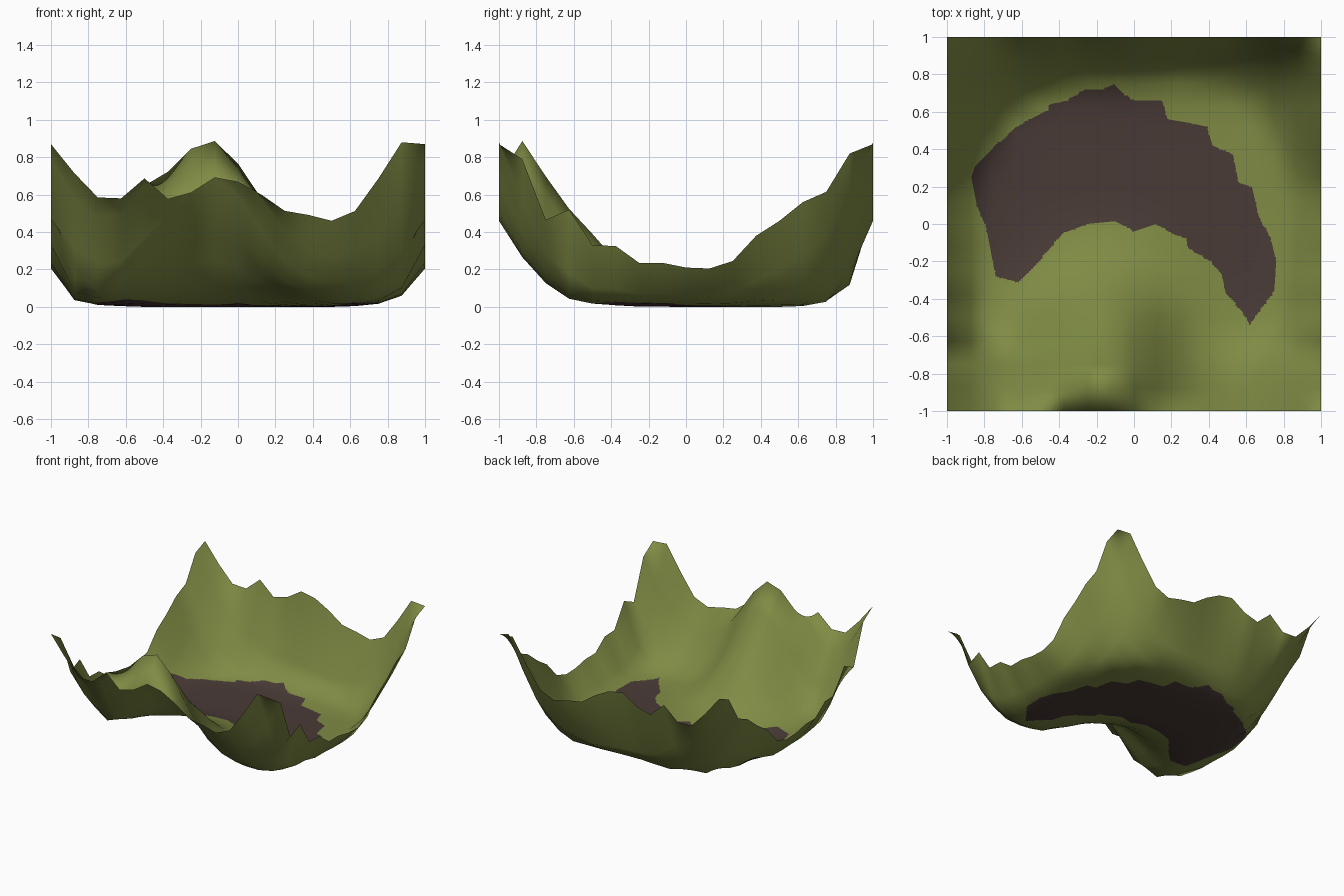
import bpy, math
from mathutils import Vector

if "Cube" in bpy.data.objects:
    bpy.data.objects.remove(bpy.data.objects["Cube"])

N = 16          # coarse terrain cells per side
SUB = 12        # fine cells per coarse cell, so the bed outline is crisp

# rim heights: the noise tiles, so opposite edges match
RIM_X = [.87, .715, .585, .58, .687, .575, .61, .69, .667, .6, .513, .492, .46, .512, .685, .88, .87]
RIM_Y = [.87, .79, .465, .52, .33, .325, .235, .235, .21, .205, .245, .38, .46, .56, .615, .82, .87]
# how quickly each wall drops going inward
FALL_LEFT = [1, .17, .05, .02]
FALL_RIGHT = [1, .29, .08, .02]
FALL_FRONT = [1, .54, .26, .08, .03, .01]
FALL_BACK = [1, .23, .06, .01]
# height of the spur running from the front rim toward the middle
SPUR = [0, .53, .52, .47, .37, .24, .12, .05, .015]
# round bowl: radius where each corner starts to rise, and its slope
CORNERS = {(False, False): (.98, .6), (True, False): (1.0, .15),
           (False, True): (.88, 1.1), (True, True): (.92, .8)}

# outline of the brown crescent bed
BED = [(-.87, .25), (-.85, .31), (-.77, .39), (-.63, .52), (-.46, .61), (-.45, .64), (-.36, .66),
       (-.26, .72), (-.16, .72), (-.11, .75), (-.06, .70), (0, .66), (.15, .66), (.18, .56), (.30, .54),
       (.39, .52), (.42, .42), (.53, .37), (.56, .22), (.63, .20), (.67, .03), (.73, -.07), (.76, -.2),
       (.75, -.36), (.66, -.48), (.62, -.54), (.58, -.47), (.49, -.37), (.47, -.27), (.41, -.2),
       (.29, -.13), (.28, -.08), (.2, -.05), (.12, 0), (0, -.04), (-.1, .015), (-.25, 0), (-.38, -.05),
       (-.5, -.19), (-.62, -.31), (-.74, -.28), (-.79, -.02), (-.84, .1)]
EDGES = list(zip(BED, BED[1:] + BED[:1]))


def at(table, i):
    return table[i] if i < len(table) else 0


def height(i, j):
    """Coarse terrain height at grid point i, j."""
    if j in (0, N):
        return RIM_X[i]
    if i in (0, N):
        return RIM_Y[j]
    x, y = i / 8 - 1, j / 8 - 1
    side = RIM_Y[j] * (at(FALL_LEFT, i) + at(FALL_RIGHT, N - i))
    ends = RIM_X[i] * (at(FALL_FRONT, j) + at(FALL_BACK, N - j))
    start, slope = CORNERS[x > 0, y > 0]
    corner = slope * max(0, math.hypot(x, y) - start)
    centre = -.19 if j == 1 else -.14
    width = .22 if x > centre and j > 1 else .26
    spur = at(SPUR, j) * math.exp(-((x - centre) / width) ** 2 / 2)
    return math.hypot(side, ends) + corner + spur


def inside(x, y):
    """Is the point inside the bed outline?"""
    hit = False
    for (ax, ay), (bx, by) in EDGES:
        if (ay > y) != (by > y) and x < ax + (y - ay) * (bx - ax) / (by - ay):
            hit = not hit
    return hit


def snap(x, y, reach):
    """Pull a point onto the bed outline when it is close to it."""
    best, out = reach, (x, y)
    for (ax, ay), (bx, by) in EDGES:
        dx, dy = bx - ax, by - ay
        t = max(0, min(1, ((x - ax) * dx + (y - ay) * dy) / (dx * dx + dy * dy)))
        px, py = ax + t * dx, ay + t * dy
        d = math.hypot(px - x, py - y)
        if d < best:
            best, out = d, (px, py)
    return out


def material(name, rgb):
    m = bpy.data.materials.new(name)
    m.diffuse_color = (*rgb, 1)
    m.use_nodes = True
    m.node_tree.nodes["Principled BSDF"].inputs["Base Color"].default_value = m.diffuse_color
    return m


Z = [[height(i, j) for i in range(N + 1)] for j in range(N + 1)]


def slope_normal(i, j):
    i0, i1, j0, j1 = max(i - 1, 0), min(i + 1, N), max(j - 1, 0), min(j + 1, N)
    return Vector((-(Z[j][i1] - Z[j][i0]) * 8 / (i1 - i0),
                   -(Z[j1][i] - Z[j0][i]) * 8 / (j1 - j0), 1)).normalized()


NRM = [[slope_normal(i, j) for i in range(N + 1)] for j in range(N + 1)]


def blend(grid, u, v):
    i, j = min(int(u), N - 1), min(int(v), N - 1)
    s, t = u - i, v - j
    return ((grid[j][i] * (1 - s) + grid[j][i + 1] * s) * (1 - t)
            + (grid[j + 1][i] * (1 - s) + grid[j + 1][i + 1] * s) * t)


# terrain sheet
M = N * SUB
verts, normals, faces = [], [], []
for b in range(M + 1):
    for a in range(M + 1):
        x, y = snap(a * 2 / M - 1, b * 2 / M - 1, 1.05 / M)
        u, v = (x + 1) * 8, (y + 1) * 8
        verts.append((x, y, blend(Z, u, v)))
        normals.append(blend(NRM, u, v).normalized())
for b in range(M):
    for a in range(M):
        k = b * (M + 1) + a
        faces.append((k, k + 1, k + M + 2, k + M + 1))
mesh = bpy.data.meshes.new("terrain")
low = min(p[2] for p in verts)
mesh.from_pydata([(x, y, z - low) for x, y, z in verts], [], faces)
mesh.materials.append(material("grass green", (.212, .258, .058)))
mesh.materials.append(material("bed brown", (.066, .043, .037)))

# brown bed faces, smooth shading over the coarse slopes
for f in mesh.polygons:
    f.use_smooth = True
    f.material_index = int(inside(f.center.x, f.center.y))
mesh.normals_split_custom_set_from_vertices(normals)
bpy.context.collection.objects.link(bpy.data.objects.new("terrain", mesh))
